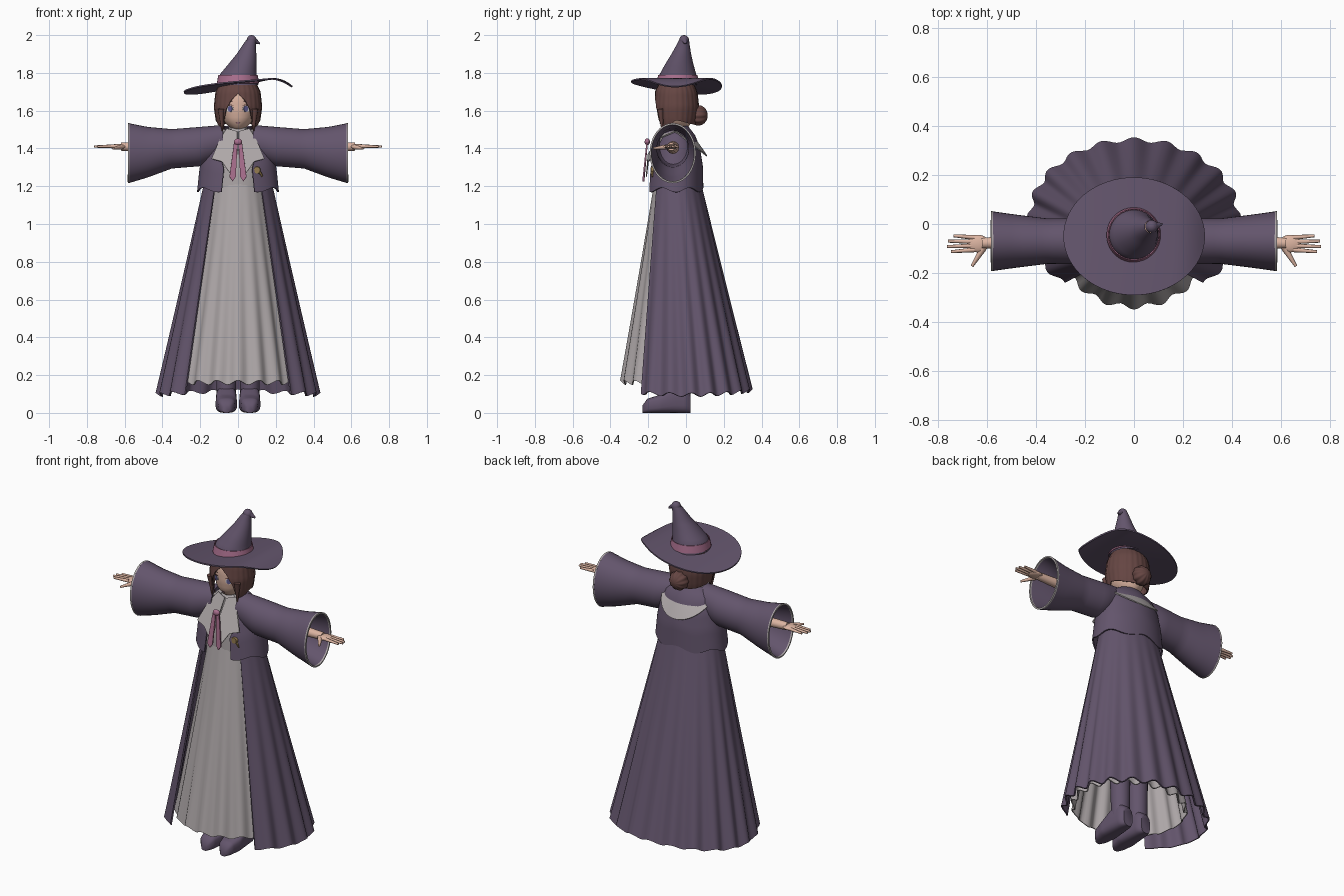
import bpy, bmesh, math
from math import sin, cos, pi, sqrt
from mathutils import Vector

cube = bpy.data.objects.get("Cube")
if cube:
    bpy.data.objects.remove(cube)


def material(name, r, g, b):
    m = bpy.data.materials.new(name)
    m.use_nodes = True
    m.diffuse_color = (r, g, b, 1)
    m.node_tree.nodes["Principled BSDF"].inputs["Base Color"].default_value = (r, g, b, 1)
    return m


PURPLE = material("dusk purple cloth", .125, .09, .15)
WHITE = material("warm grey cloth", .42, .385, .39)
PINK = material("rose ribbon", .40, .16, .27)
HAIR = material("brown hair", .13, .06, .055)
SKIN = material("skin", .72, .46, .36)
EYE = material("violet iris", .12, .11, .28)
EYEWHITE = material("eye white", .75, .72, .72)
GOLD = material("dull gold", .30, .20, .08)


def finish(name, bm, mat, thick=0):
    """Turn a bmesh into a smooth shaded object, optionally thickened."""
    bmesh.ops.recalc_face_normals(bm, faces=bm.faces)
    me = bpy.data.meshes.new(name)
    bm.to_mesh(me)
    bm.free()
    me.materials.append(mat)
    ob = bpy.data.objects.new(name, me)
    bpy.context.collection.objects.link(ob)
    bpy.ops.object.select_all(action='DESELECT')
    ob.select_set(True)
    bpy.context.view_layer.objects.active = ob
    if thick:
        mod = ob.modifiers.new("thickness", 'SOLIDIFY')
        mod.thickness = thick
        mod.offset = 0
        bpy.ops.object.modifier_apply(modifier=mod.name)
    bpy.ops.object.shade_smooth_by_angle(angle=math.radians(50))
    return ob


def sheet(name, fn, nu, nv, mat, thick=0, closed=True, caps=False):
    """Grid surface from fn(u, v) with u around and v along, both 0..1."""
    bm = bmesh.new()
    cols = nu if closed else nu + 1
    rows = [[bm.verts.new(fn(i / nu, j / nv)) for i in range(cols)] for j in range(nv + 1)]
    for a, b in zip(rows, rows[1:]):
        for i in range(nu):
            k = (i + 1) % cols
            bm.faces.new((a[i], a[k], b[k], b[i]))
    if caps:
        bm.faces.new(rows[0])
        bm.faces.new(rows[-1])
    return finish(name, bm, mat, thick)


def rod(name, p, q, r1, r2, mat, seg=12):
    bm = bmesh.new()
    p, q = Vector(p), Vector(q)
    bmesh.ops.create_cone(bm, cap_ends=True, segments=seg, radius1=r1, radius2=r2, depth=(q - p).length)
    turn = (q - p).to_track_quat('Z', 'Y')
    for v in bm.verts:
        v.co = turn @ v.co + (p + q) / 2
    return finish(name, bm, mat)


def ball(name, loc, size, mat):
    bm = bmesh.new()
    bmesh.ops.create_uvsphere(bm, u_segments=20, v_segments=12, radius=1)
    for v in bm.verts:
        v.co = Vector([c * s + o for c, s, o in zip(v.co, size, loc)])
    return finish(name, bm, mat)


def plate(name, points, mat, thick=.006):
    bm = bmesh.new()
    bm.faces.new([bm.verts.new(p) for p in points])
    return finish(name, bm, mat, thick)


def at(table, t):
    """Linear lookup by the first column of a table in rising order."""
    t = min(max(t, table[0][0]), table[-1][0])
    for a, b in zip(table, table[1:]):
        if t <= b[0]:
            k = (t - a[0]) / (b[0] - a[0])
            return [x + (y - x) * k for x, y in zip(a[1:], b[1:])]


def ring(a, z, rx, front, back, cx=0, cy=0):
    """Point on an oval, angle 0 at the back and pi at the front."""
    return Vector((cx + rx * sin(a), cy + (back if cos(a) > 0 else front) * cos(a), z))


def mix(a, b, t):
    return a + (b - a) * t


# Pleated dress skirt and bodice
def dress(u, v):
    a = 2 * pi * u
    f = 1 + .035 * v * cos(18 * a)
    return ring(a, mix(1.22, .16 + .012 * cos(18 * a), v), mix(.13, .32, v) * f,
                mix(.105, .305, v) * f, mix(.10, .27, v) * f, 0, mix(-.06, -.03, v))


sheet("dress_skirt", dress, 144, 12, WHITE, .006)
BODICE = [(1.15, .15, .115), (1.3, .15, .115), (1.4, .13, .10), (1.47, .09, .07), (1.51, .045, .045)]


def bodice(u, v):
    z = mix(1.15, 1.51, v)
    rx, ry = at(BODICE, z)
    return ring(2 * pi * u, z, rx, ry, ry, 0, -.055)


sheet("dress_bodice", bodice, 32, 10, WHITE, caps=True)


# Long cloak, open at the front
def cloak(u, v):
    a = mix(-2.4, 2.4, u)
    f = 1 + .03 * v * cos(20 * a)
    hem = .095 + .02 * cos(20 * a) * .5 + .02 * cos(a) ** 2
    return ring(a, mix(1.22, hem, v), mix(.175, .42, v) * f, mix(.145, .37, v) * f,
                mix(.12, .31, v) * f, 0, mix(-.045, .03, v))


sheet("cloak", cloak, 140, 12, PURPLE, .008, closed=False)

# Short jacket over the cloak: height, half width, front, back, half opening
JACKET = [(1.18, .213, .152, .14, .42), (1.3, .20, .142, .137, .38), (1.4, .18, .12, .122, .6),
          (1.47, .15, .09, .095, .8), (1.515, .08, .06, .06, 1.0)]


def jacket(u, v):
    z = mix(1.18, 1.515, v)
    rx, front, back, gap = at(JACKET, z)
    a = (pi - gap) * (2 * u - 1)
    return ring(a, z + .012 * (1 - v) * cos(6 * a), rx, front, back, 0, -.052)


sheet("jacket", jacket, 64, 14, PURPLE, .008, closed=False)


# Wide collar over the back and shoulders
def collar(u, v):
    a = mix(-2.3, 2.3, u)
    drop = .13 * max(cos(a), 0) + .05 * max(-cos(a), 0)
    p = ring(a, 1.50 - v ** 1.3 * drop - .01 * v, mix(.05, .165, v), mix(.055, .12, v),
             mix(.05, .165, v), 0, -.055)
    return p


sheet("back_collar", collar, 40, 6, WHITE, .006, closed=False)
sheet("neck_band", lambda u, v: ring(2 * pi * u, mix(1.47, 1.52, v), .055 - .01 * v,
      .055 - .01 * v, .055 - .01 * v, 0, -.055), 24, 2, WHITE, .005)

# Hat cone: height, centre x, centre y, radius
CONE = [(1.735, 0, -.045, .108), (1.79, 0, -.043, .098), (1.85, .025, -.035, .073),
        (1.9, .045, -.025, .052), (1.95, .06, -.015, .034), (1.975, .07, -.01, .026)]


def cone(u, v, lo=1.735, hi=1.975, grow=0):
    z = mix(lo, hi, v)
    cx, cy, r = at(CONE, z)
    return ring(2 * pi * u, z, r + grow, r + grow, r + grow, cx, cy)


def brim(u, v):
    a, r = 2 * pi * u, mix(.3, 1, v)
    s, t = r * sin(a), r * cos(a)
    z = 1.742 + .045 * s - .3 * max(0, s - .55) ** 2 + .02 * s * t - .012 * t
    return Vector((.287 * s, -.05 + .24 * t, z))


sheet("hat_cone", cone, 36, 16, PURPLE)
sheet("hat_band", lambda u, v: cone(u, v, 1.745, 1.788, .004), 36, 2, PINK, .004)
sheet("hat_brim", brim, 64, 10, PURPLE, .008)
ball("hat_tip", (.072, -.01, 1.974), (.026, .026, .026), PURPLE)
rod("hat_tip_curl", (.074, -.01, 1.978), (.115, 0, 1.955), .022, .004, PURPLE)

# Head, with an oval section that narrows to the chin
HEAD = [(1.495, .018, .04), (1.515, .05, .07), (1.55, .08, .09), (1.6, .097, .099),
        (1.66, .1, .1), (1.74, .08, .08)]


def head(u, v):
    z = mix(1.495, 1.74, v)
    rx, ry = at(HEAD, z)
    return ring(2 * pi * u, z, rx, ry, ry, 0, -.055)


def face_y(x, z):
    rx, ry = at(HEAD, z)
    return -.055 - ry * sqrt(max(0, 1 - (x / rx) ** 2))


def face_spot(name, x, z, w, h, mat, lift):
    pts = [(x + w * cos(k * pi / 8), z + h * sin(k * pi / 8)) for k in range(16)]
    plate(name, [(px, face_y(px, pz) - lift, pz) for px, pz in pts], mat, .002)


sheet("head", head, 32, 14, SKIN, caps=True)
rod("neck", (0, -.045, 1.42), (0, -.05, 1.54), .04, .035, SKIN, 20)
face_spot("mouth", 0, 1.535, .011, .002, PINK, .003)

# Hair cap: lower edge by angle from the front, then radius by height
EDGE = [(0, 1.69), (.3, 1.655), (.55, 1.6), (.85, 1.5), (1.2, 1.52), (1.6, 1.55), (2.4, 1.53), (3.2, 1.525)]
WIDTH = [(1.49, .095), (1.55, .114), (1.62, .124), (1.7, .115), (1.76, .085)]


def hair(u, v):
    a = 2 * pi * u
    z = mix(1.76, at(EDGE, pi - abs(a - 2 * pi if a > pi else a))[0], v)
    r = at(WIDTH, z)[0] * (1 + .012 * cos(24 * a))
    return ring(a, z, r, r * .91, r * .97, 0, -.055)


sheet("hair", hair, 96, 14, HAIR, .006)


def bun(u, v):
    a, b = 2 * pi * u, mix(.02, pi - .02, v)
    r = .054 * sin(b) * (1 + .05 * cos(10 * a))
    return Vector((r * cos(a), .065 - .05 * cos(b), 1.575 + r * sin(a)))


sheet("hair_bun", bun, 60, 14, HAIR, caps=True)

# Sleeve: distance along the arm, centre height, half height, half depth
SLEEVE = [(.08, 1.44, .08, .07), (.2, 1.41, .10, .09), (.35, 1.398, .10, .088),
          (.48, 1.38, .13, .104), (.58, 1.375, .155, .118)]

for s, side in ((1, "left_"), (-1, "right_")):
    def sleeve(u, v, lo=.08, hi=.575, grow=0):
        x = mix(lo, hi, v)
        zc, rz, ry = at(SLEEVE, x)
        a = 2 * pi * u
        return Vector((s * x, -.07 + (ry + grow) * sin(a), zc + (rz + grow) * cos(a)))

    sheet(side + "sleeve", sleeve, 40, 20, PURPLE, .008)
    sheet(side + "cuff_trim", lambda u, v: sleeve(u, v, .574, .583), 40, 1, WHITE, .009)

    # Arm and hand
    rod(side + "forearm", (s * .3, -.07, 1.405), (s * .62, -.078, 1.41), .034, .022, SKIN)
    ball(side + "palm", (s * .635, -.08, 1.41), (.045, .036, .014), SKIN)
    for name, y, tip, reach in (("little", -.055, -.048, .735), ("ring", -.072, -.07, .757),
                                ("middle", -.089, -.092, .761), ("index", -.105, -.113, .745)):
        rod(side + name + "_finger", (s * .65, y, 1.412), (s * reach, tip, 1.41), .010, .006, SKIN, 8)
    rod(side + "thumb", (s * .615, -.10, 1.408), (s * .66, -.172, 1.40), .014, .006, SKIN, 8)

    # Pointed front collar flap and ribbon tail
    plate(side + "collar_flap", [(s * .004, -.118, 1.49), (s * .06, -.10, 1.505), (s * .10, -.15, 1.44),
          (s * .14, -.185, 1.345), (s * .085, -.20, 1.33), (s * .03, -.21, 1.25), (s * .004, -.20, 1.37)], WHITE)
    plate(side + "ribbon_tail", [(s * .002, -.205, 1.44), (s * .02, -.205, 1.44), (s * .045, -.225, 1.25),
          (s * .028, -.225, 1.225), (s * .012, -.222, 1.25)], PINK, .008)

    # Eye, brow and side lock
    face_spot(side + "eye_white", s * .043, 1.61, .019, .017, EYEWHITE, .002)
    face_spot(side + "iris", s * .042, 1.61, .012, .016, EYE, .004)
    face_spot(side + "lash", s * .044, 1.629, .021, .003, HAIR, .004)
    face_spot(side + "brow", s * .043, 1.648, .018, .002, HAIR, .003)
    rod(side + "side_lock", (s * .09, -.135, 1.61), (s * .083, -.125, 1.49), .018, .003, HAIR)

    # Boot: foot lofted from heel to toe, with an upright shaft
    FOOT = [(-.23, .02, .04), (-.205, .043, .075), (-.14, .057, .095), (-.07, .054, .14),
            (0, .046, .14), (.025, .03, .11)]

    def foot(u, v):
        y = mix(-.23, .025, v)
        w, h = at(FOOT, y)
        c, d = cos(2 * pi * u), sin(2 * pi * u)
        zz = math.copysign(abs(d) ** .6, d)
        return Vector((s * .062 + w * math.copysign(abs(c) ** .7, c), y, h / 2 * (1 + zz)))

    sheet(side + "boot_foot", foot, 24, 20, PURPLE, caps=True)
    rod(side + "boot_shaft", (s * .062, -.04, .07), (s * .062, -.045, .42), .05, .058, PURPLE, 20)

# Ribbon knot and brooch
ball("ribbon_knot", (0, -.205, 1.435), (.022, .014, .018), PINK)
rod("brooch", (.10, -.165, 1.285), (.10, -.185, 1.285), .022, .018, GOLD, 10)
rod("brooch_drop", (.115, -.18, 1.275), (.13, -.178, 1.25), .008, .004, GOLD, 6)
